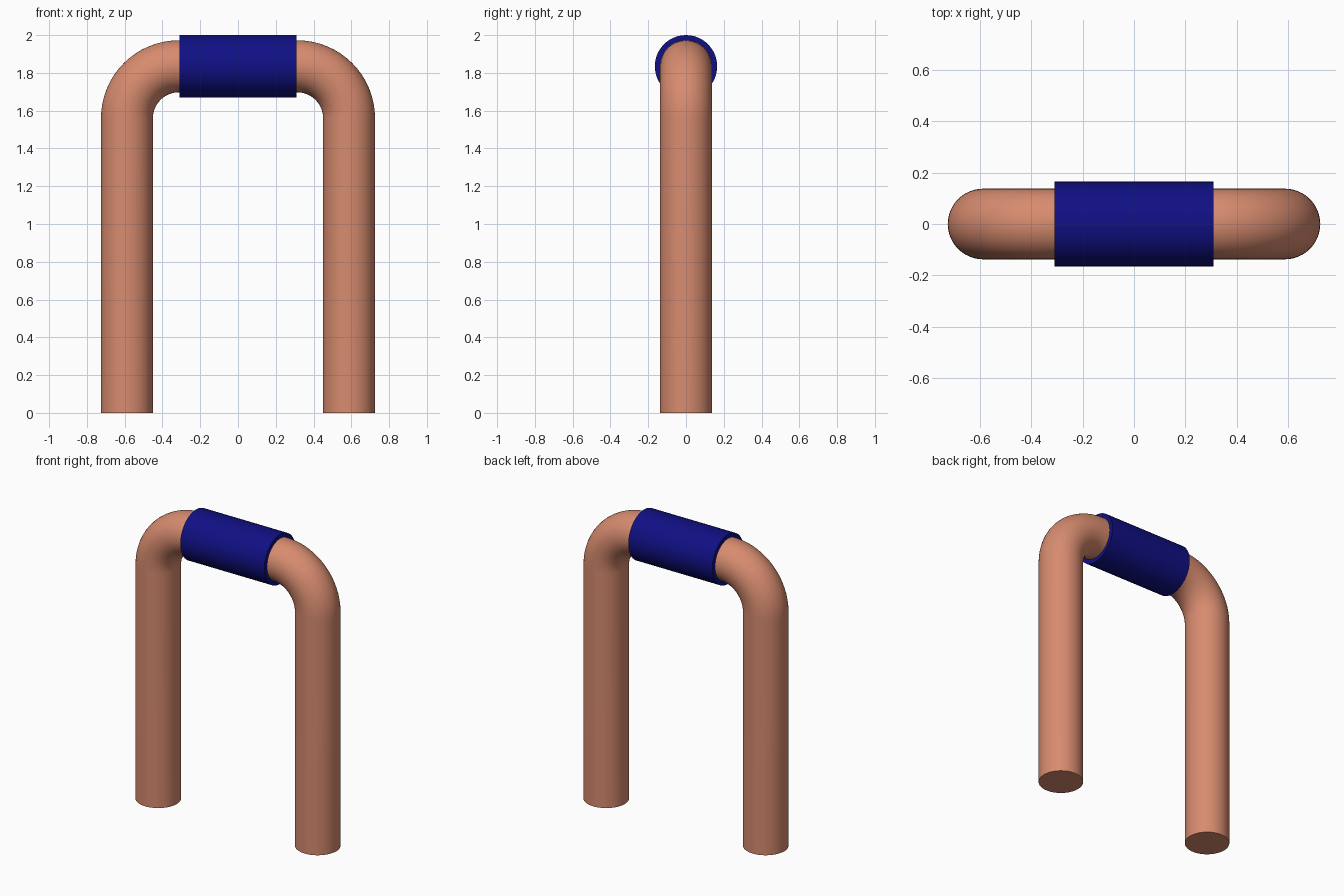
import bpy, bmesh, math
from mathutils import Vector

cube = bpy.data.objects.get("Cube")
if cube:
    bpy.data.objects.remove(cube, do_unlink=True)

SIDES = 48
TUBE_R, SLEEVE_R = 0.1375, 0.165
LEG_X, BEND_R, BEND_Z = 0.588, 0.275, 1.56
BAR_Z = BEND_Z + BEND_R
BAR_X = LEG_X - BEND_R


def material(name, rgb):
    m = bpy.data.materials.new(name)
    m.use_nodes = True
    m.diffuse_color = (*rgb, 1)
    m.node_tree.nodes["Principled BSDF"].inputs["Base Color"].default_value = (*rgb, 1)
    return m


def sweep(name, path, radius, mat):
    """Round tube along (x, z, angle) stations in the XZ plane; angle points outward."""
    bm = bmesh.new()
    rings = []
    for x, z, a in path:
        out = Vector((math.cos(a), 0, math.sin(a)))
        ring = []
        for i in range(SIDES):
            t = 2 * math.pi * i / SIDES
            ring.append(bm.verts.new(Vector((x, 0, z)) + out * radius * math.cos(t)
                                     + Vector((0, radius * math.sin(t), 0))))
        rings.append(ring)
    for r0, r1 in zip(rings, rings[1:]):
        for i in range(SIDES):
            j = (i + 1) % SIDES
            bm.faces.new((r0[i], r0[j], r1[j], r1[i]))
    bm.faces.new(rings[0])
    bm.faces.new(rings[-1])
    bmesh.ops.recalc_face_normals(bm, faces=bm.faces)
    mesh = bpy.data.meshes.new(name)
    bm.to_mesh(mesh)
    bm.free()
    obj = bpy.data.objects.new(name, mesh)
    bpy.context.collection.objects.link(obj)
    mesh.materials.append(mat)
    bpy.ops.object.select_all(action='DESELECT')
    obj.select_set(True)
    bpy.context.view_layer.objects.active = obj
    bpy.ops.object.shade_smooth_by_angle(angle=math.radians(40))
    return obj


copper = material("copper", (0.68, 0.26, 0.16))
navy = material("navy blue", (0.005, 0.005, 0.23))

# Bent tube: left leg, left elbow, crossbar, right elbow, right leg
STEPS = 16
path = [(LEG_X, 0, 0)]
for side in (1, -1):
    for k in range(STEPS + 1):
        a = math.pi / 2 * k / STEPS + (0 if side == 1 else math.pi / 2)
        path.append((side * BAR_X + BEND_R * math.cos(a), BEND_Z + BEND_R * math.sin(a), a))
path.append((-LEG_X, 0, math.pi))
sweep("bent_tube", path, TUBE_R, copper)

# Sleeve around the crossbar
up = math.pi / 2
sweep("grip_sleeve", [(0.31, BAR_Z, up), (-0.31, BAR_Z, up)], SLEEVE_R, navy)
